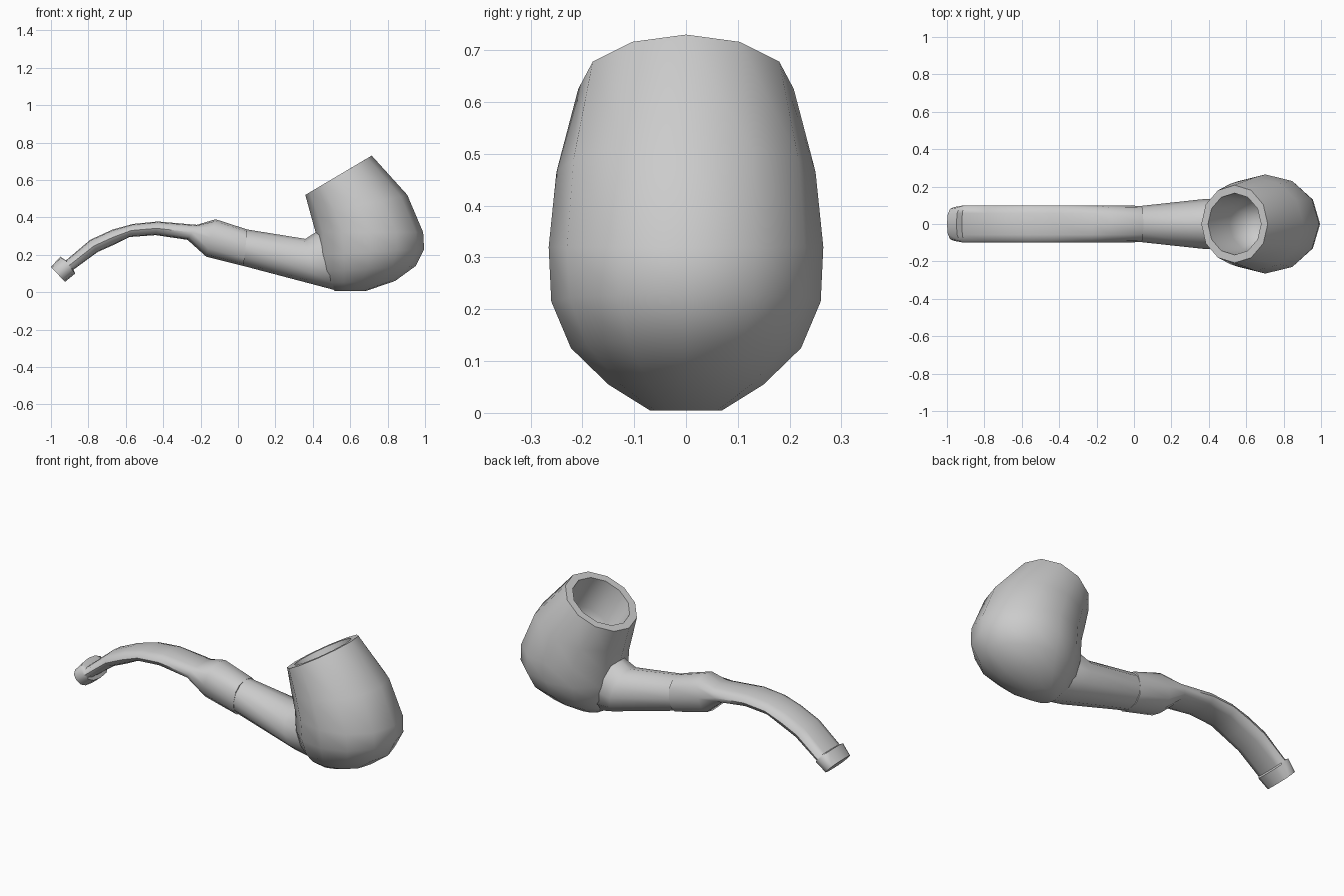
import bpy
import bmesh
from math import cos, sin, pi, radians
from mathutils import Vector

if "Cube" in bpy.data.objects:
    bpy.data.objects.remove(bpy.data.objects["Cube"])

COLOUR = (0.6, 0.6, 0.6, 1)
grey = bpy.data.materials.new("plain_grey")
grey.use_nodes = True
grey.diffuse_color = COLOUR
grey.node_tree.nodes["Principled BSDF"].inputs["Base Color"].default_value = COLOUR


def power(v, e):
    return abs(v) ** e * (1 if v >= 0 else -1)


def loft(name, sections, sides=12, roundness=1.0):
    """Skin rings; each section is (x, z) of one edge, (x, z) of the other, half width in y."""
    bm = bmesh.new()
    rings = []
    for ax, az, bx, bz, half in sections:
        a, b = Vector((ax, 0, az)), Vector((bx, 0, bz))
        ring = []
        for i in range(sides):
            t = 2 * pi * i / sides
            p = (a + b) / 2 + (a - b) / 2 * power(cos(t), roundness)
            p.y = half * power(sin(t), roundness)
            ring.append(bm.verts.new(p))
        rings.append(ring)
    for r, s in zip(rings, rings[1:]):
        for i in range(sides):
            j = (i + 1) % sides
            bm.faces.new((r[i], r[j], s[j], s[i]))
    bm.faces.new(rings[0])
    bm.faces.new(rings[-1])
    bmesh.ops.recalc_face_normals(bm, faces=bm.faces)
    mesh = bpy.data.meshes.new(name)
    bm.to_mesh(mesh)
    bm.free()
    mesh.materials.append(grey)
    mesh.shade_smooth()
    mesh.set_sharp_from_angle(angle=radians(50))
    obj = bpy.data.objects.new(name, mesh)
    bpy.context.collection.objects.link(obj)
    return obj


# Bowl: outer wall from base to rim, then down into the chamber
rim = Vector((0.5375, 0.625))
across = Vector((0.86, 0.51))
down = Vector((0.51, -0.86))


def chamber(depth, radius):
    c = rim + down * depth
    a, b = c - across * radius, c + across * radius
    return (a.x, a.y, b.x, b.y, radius)


outer = [
    (0.52, 0.005, 0.68, 0.005, 0.07),
    (0.47, 0.05, 0.84, 0.06, 0.15),
    (0.44, 0.11, 0.95, 0.14, 0.222),
    (0.42, 0.20, 0.995, 0.23, 0.26),
    (0.415, 0.32, 0.99, 0.32, 0.265),
    (0.39, 0.41, 0.905, 0.52, 0.25),
    (0.36, 0.52, 0.715, 0.73, 0.208),
]
loft("bowl", outer + [chamber(0, 0.165), chamber(0.2, 0.15),
                      chamber(0.29, 0.12), chamber(0.33, 0.05)])

# Shank: flares into the bowl
joint = (0.05, 0.335, 0.03, 0.14, 0.097)
loft("shank", [
    (0.43, 0.33, 0.53, 0.008, 0.12),
    (0.36, 0.285, 0.42, 0.037, 0.135),
    joint,
])

# Stem: stepped collar, flat bent tube and a lip at the mouth end
loft("stem", [
    joint,
    (-0.12, 0.39, -0.17, 0.19, 0.1),
    (-0.22, 0.36, -0.27, 0.28, 0.1),
    (-0.43, 0.378, -0.44, 0.305, 0.1),
    (-0.56, 0.365, -0.58, 0.295, 0.1),
    (-0.67, 0.335, -0.66, 0.255, 0.1),
    (-0.79, 0.28, -0.75, 0.215, 0.1),
    (-0.92, 0.17, -0.88, 0.12, 0.1),
    (-0.95, 0.19, -0.87, 0.1, 0.1),
    (-1.0, 0.135, -0.925, 0.055, 0.09),
], roundness=0.8)
